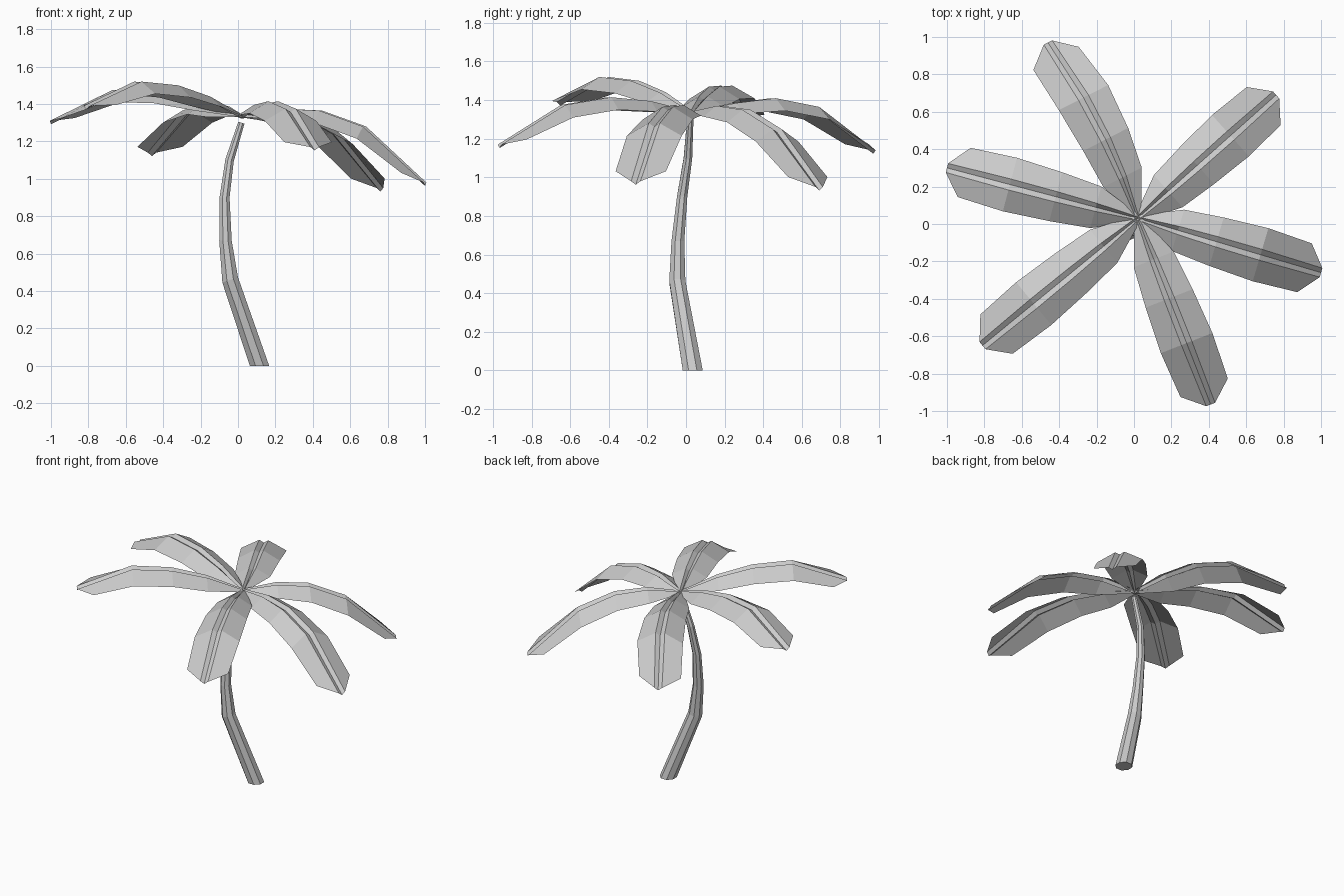
import bpy
import math
from mathutils import Vector

if "Cube" in bpy.data.objects:
    bpy.data.objects.remove(bpy.data.objects["Cube"])


def make_object(name, verts, faces):
    mesh = bpy.data.meshes.new(name)
    mesh.from_pydata(verts, [], faces)
    mesh.update()
    obj = bpy.data.objects.new(name, mesh)
    bpy.context.collection.objects.link(obj)
    return obj


# Trunk: eight-sided tapering tube along a bent path (x, y, z, radius)
path = [(0.115, 0.035, 0.0, 0.056), (-0.042, -0.045, 0.46, 0.045),
        (-0.067, -0.042, 0.67, 0.036), (-0.072, -0.02, 0.9, 0.029),
        (-0.045, 0.01, 1.1, 0.024), (0.018, 0.022, 1.3, 0.018)]
SIDES = 8
verts, faces = [], []
for x, y, z, r in path:
    for k in range(SIDES):
        a = 2 * math.pi * (k + 0.5) / SIDES
        # upper rings lean with the path, the base stays flat
        tilt = 0 if z == 0 else 0.35 if z < 0.6 else 0 if z < 1 else -0.3
        verts.append((x + r * math.cos(a), y + r * math.sin(a),
                      z + tilt * r * math.cos(a)))
for i in range(len(path) - 1):
    for k in range(SIDES):
        n = (k + 1) % SIDES
        a, b = i * SIDES, (i + 1) * SIDES
        faces.append((a + k, a + n, b + n, b + k))
faces.append(tuple(reversed(range(SIDES))))
faces.append(tuple(range(len(verts) - SIDES, len(verts))))
make_object("trunk", verts, faces)

# Fronds: folded M-shaped strips (edge, ridge, valley, ridge, edge)
CROWN = Vector((0.02, 0.03, 0))
STEPS = [0.0, 0.22, 0.43, 0.67, 1.0]
HALF_WIDTH = [0.02, 0.115, 0.135, 0.148, 0.136]
RIDGE = [0.008, 0.022, 0.028, 0.03, 0.025]
DROOP = [0.01, 0.055, 0.065, 0.065, 0.03]


def frond(name, tip, heights, bow=0.0):
    along = Vector((tip[0], tip[1], 0)) - CROWN
    side = Vector((-along.y, along.x, 0)).normalized()
    verts, faces = [], []
    end_slope = (heights[4] - heights[3]) / 0.33
    for i, t in enumerate(STEPS):
        w, g, d, h = HALF_WIDTH[i], RIDGE[i], DROOP[i], heights[i]
        last = i == len(STEPS) - 1
        section = [(-w, -d), (-g, 0), (0, -0.018), (g, 0), (w, -d)]
        for off, dz in section:
            s = t
            if last and abs(off) == w:      # cut-back tip corners
                s = 0.91
                dz -= end_slope * 0.09
            shift = bow * 4 * t * (1 - t)
            p = CROWN + along * s + side * (off + shift)
            verts.append((p.x, p.y, h + dz))
    for i in range(len(STEPS) - 1):
        for k in range(4):
            a, b = i * 5 + k, (i + 1) * 5 + k
            faces.append((a, b, b + 1, a + 1))
    make_object(name, verts, faces)


frond("frond_north_east", (0.76, 0.69), [1.34, 1.37, 1.35, 1.25, 0.95])
frond("frond_east", (1.0, -0.26), [1.34, 1.375, 1.365, 1.28, 0.98])
frond("frond_south", (0.41, -0.965), [1.34, 1.395, 1.415, 1.375, 1.17])
frond("frond_south_west", (-0.81, -0.65), [1.34, 1.44, 1.50, 1.52, 1.39])
frond("frond_west", (-1.0, 0.3), [1.34, 1.42, 1.47, 1.475, 1.31])
frond("frond_north", (-0.46, 0.97), [1.34, 1.385, 1.41, 1.365, 1.14], -0.04)
